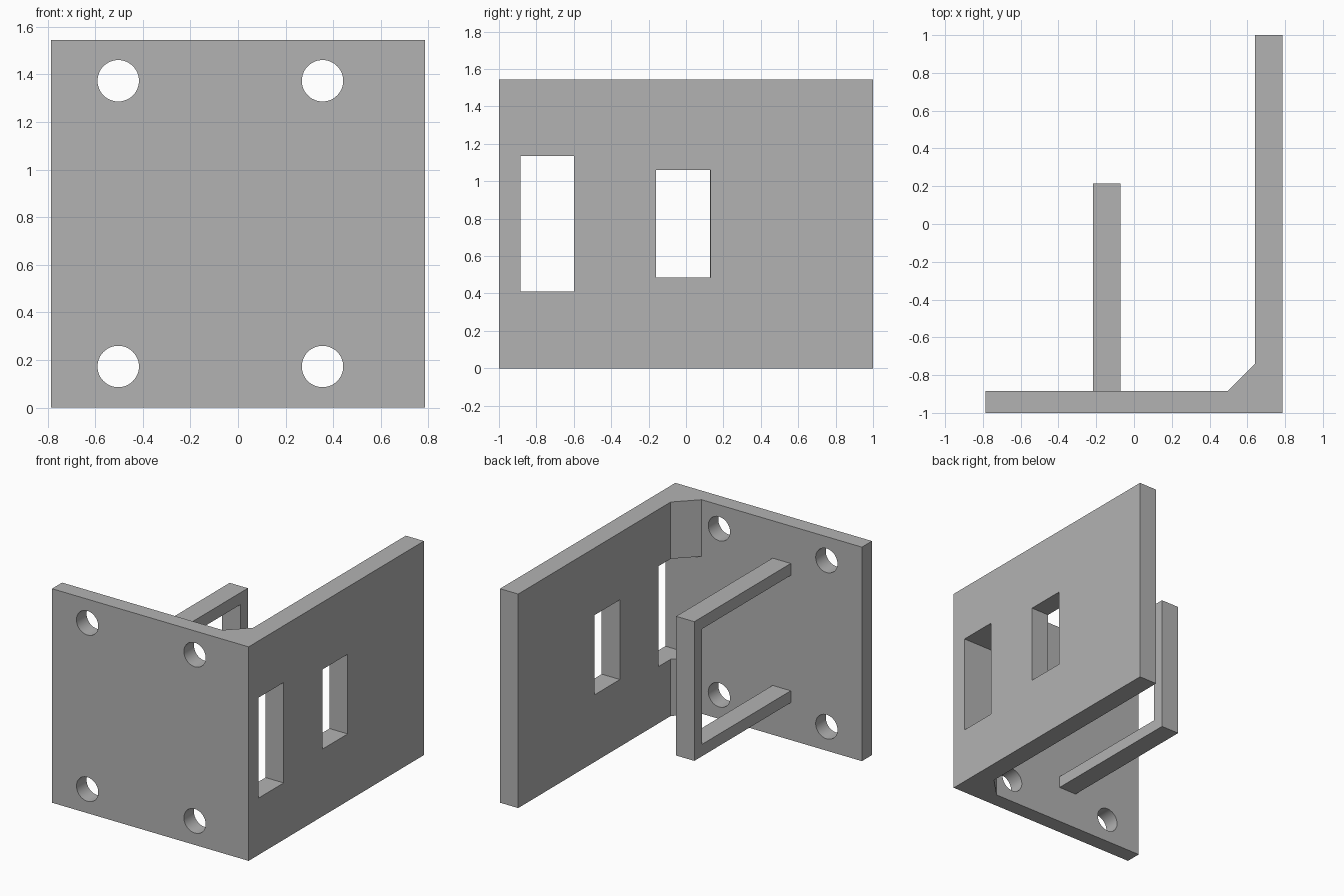
import bpy, bmesh, math
from mathutils import Matrix, Vector

cube = bpy.data.objects.get("Cube")
if cube:
    bpy.data.objects.remove(cube, do_unlink=True)

grey = bpy.data.materials.new("plain grey")
grey.use_nodes = True
colour = (0.45, 0.45, 0.45, 1)
grey.diffuse_color = colour
grey.node_tree.nodes["Principled BSDF"].inputs["Base Color"].default_value = colour

HEIGHT = 1.545
HALF_W = 0.785
PLATE_BACK = -0.885


def finish(name, bm):
    """Turn a bmesh into a named object with the shared material."""
    bmesh.ops.recalc_face_normals(bm, faces=bm.faces)
    mesh = bpy.data.meshes.new(name)
    bm.to_mesh(mesh)
    bm.free()
    mesh.materials.append(grey)
    obj = bpy.data.objects.new(name, mesh)
    bpy.context.collection.objects.link(obj)
    return obj


def prism(name, points, direction):
    """Extrude a flat outline along a direction."""
    bm = bmesh.new()
    face = bm.faces.new([bm.verts.new(p) for p in points])
    ext = bmesh.ops.extrude_face_region(bm, geom=[face])
    verts = [g for g in ext["geom"] if isinstance(g, bmesh.types.BMVert)]
    bmesh.ops.translate(bm, verts=verts, vec=Vector(direction))
    return finish(name, bm)


def box(name, x, y, z):
    outline = [(x[0], y[0], z[0]), (x[0], y[1], z[0]),
               (x[0], y[1], z[1]), (x[0], y[0], z[1])]
    return prism(name, outline, (x[1] - x[0], 0, 0))


def cylinder_y(name, x, z, radius):
    bm = bmesh.new()
    place = Matrix.Translation((x, -0.94, z)) @ Matrix.Rotation(math.pi / 2, 4, "X")
    bmesh.ops.create_cone(bm, cap_ends=True, segments=48, radius1=radius,
                          radius2=radius, depth=0.4, matrix=place)
    return finish(name, bm)


# Corner bracket: two plates joined by a chamfered inside corner
profile = [(-HALF_W, -1), (HALF_W, -1), (HALF_W, 1), (0.64, 1),
           (0.64, -0.74), (0.495, PLATE_BACK), (-HALF_W, PLATE_BACK)]
bracket = prism("corner_bracket", [(x, y, 0) for x, y in profile], (0, 0, HEIGHT))

# Slots in the side plate and screw holes in the front plate
cutters = [
    box("corner_slot_cutter", (0.45, 0.9), (PLATE_BACK, -0.6), (0.41, 1.135)),
    box("window_cutter", (0.55, 0.9), (-0.16, 0.13), (0.485, 1.06)),
]
for x in (-0.503, 0.355):
    for z in (0.173, 1.373):
        cutters.append(cylinder_y("screw_hole_cutter", x, z, 0.087))

for cutter in cutters:
    mod = bracket.modifiers.new(cutter.name, "BOOLEAN")
    mod.operation = "DIFFERENCE"
    mod.solver = "EXACT"
    mod.object = cutter
    cutter.hide_render = True
    cutter.hide_set(True)

# Apply the cuts and drop the cutters
bpy.context.view_layer.update()
graph = bpy.context.evaluated_depsgraph_get()
cut_mesh = bpy.data.meshes.new_from_object(bracket.evaluated_get(graph))
bracket.modifiers.clear()
bracket.data = cut_mesh
cut_mesh.materials.clear()
cut_mesh.materials.append(grey)
for poly in cut_mesh.polygons:
    poly.material_index = 0
for cutter in cutters:
    bpy.data.objects.remove(cutter, do_unlink=True)

# Rectangular strap loop standing out from the front plate
low, high, end, bar = 0.27, 1.275, 0.215, 0.086
strap = [(PLATE_BACK, low), (end, low), (end, high), (PLATE_BACK, high),
         (PLATE_BACK, high - bar), (end - bar, high - bar),
         (end - bar, low + bar), (PLATE_BACK, low + bar)]
prism("strap_loop", [(-0.217, y, z) for y, z in strap], (0.145, 0, 0))

# Smooth round holes, sharp plate edges
bpy.ops.object.select_all(action="DESELECT")
bracket.select_set(True)
bpy.context.view_layer.objects.active = bracket
bpy.ops.object.shade_smooth_by_angle(angle=math.radians(30))
